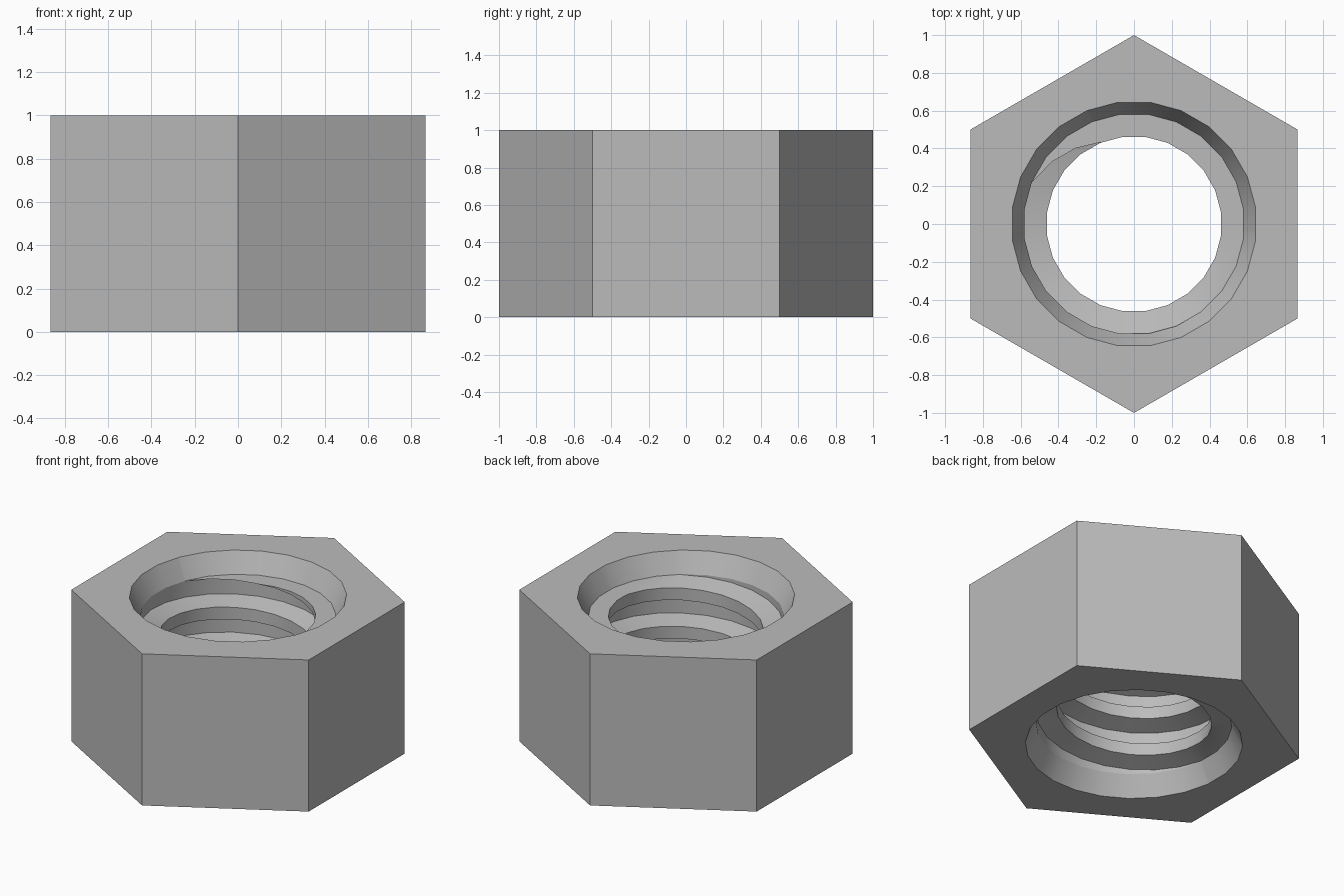
import bpy, bmesh
from math import radians, cos, sin, atan2, hypot, pi

cube = bpy.data.objects.get("Cube")
if cube:
    bpy.data.objects.remove(cube, do_unlink=True)

SIDES = 24               # facets around the hole
STEP = 2 * pi / SIDES
PITCH = 0.253
MINOR, MAJOR, MOUTH = 0.465, 0.585, 0.65
HEIGHT, CHAMFER = 1.0, 0.13

steel = bpy.data.materials.new("plain_grey")
steel.use_nodes = True
grey = (0.5, 0.5, 0.5, 1)
steel.diffuse_color = grey
steel.node_tree.nodes["Principled BSDF"].inputs["Base Color"].default_value = grey


def facet_radius(angle, radius):
    """Radius of the faceted circle at an angle, corners half a step off the axes."""
    off = (angle - STEP / 2) % STEP - STEP / 2
    return radius * cos(STEP / 2) / cos(off)


def place(verts, radius, z):
    """Move vertices outward onto a faceted circle."""
    for v in verts:
        a = atan2(v.co.y, v.co.x)
        r = facet_radius(a, radius)
        v.co = (r * cos(a), r * sin(a), z)


def extrude(bm, edges):
    geom = bmesh.ops.extrude_edge_only(bm, edges=edges)["geom"]
    return ([g for g in geom if isinstance(g, bmesh.types.BMVert)],
            [g for g in geom if isinstance(g, bmesh.types.BMEdge)])


bm = bmesh.new()

# Helical thread: crest, flank, root, flank
profile = [(-0.04, MINOR), (0.04, MINOR), (0.073, MAJOR), (PITCH - 0.073, MAJOR)]
columns = []
for i in range(SIDES + 1):
    a = STEP * (i + 0.5)
    base = 0.793 + PITCH * (a - radians(305)) / (2 * pi)
    columns.append([bm.verts.new((r * cos(a), r * sin(a), base + PITCH * t + dz))
                    for t in range(-5, 4) for dz, r in profile])
for left, right in zip(columns, columns[1:]):
    for j in range(len(left) - 1):
        bm.faces.new((left[j], right[j], right[j + 1], left[j + 1]))
bmesh.ops.remove_doubles(bm, verts=bm.verts[:], dist=1e-4)

# Trim the thread flat at both chamfers
for z, up in ((CHAMFER, -1), (HEIGHT - CHAMFER, 1)):
    bmesh.ops.bisect_plane(bm, geom=bm.verts[:] + bm.edges[:] + bm.faces[:],
                           plane_co=(0, 0, z), plane_no=(0, 0, up), clear_outer=True)

# Flat thread ends, then the chamfered mouths
rims = []
for z_in, z_out in ((CHAMFER, 0), (HEIGHT - CHAMFER, HEIGHT)):
    edges = [e for e in bm.edges if e.is_boundary
             and all(abs(v.co.z - z_in) < 1e-3 for v in e.verts)]
    verts, edges = extrude(bm, edges)
    place(verts, MAJOR, z_in)
    verts, edges = extrude(bm, edges)
    place(verts, MOUTH, z_out)
bmesh.ops.remove_doubles(bm, verts=bm.verts[:], dist=2e-4)

# Hexagonal sides
rings = [[bm.verts.new((cos(radians(30 + 60 * k)), sin(radians(30 + 60 * k)), z))
          for k in range(6)] for z in (0, HEIGHT)]
for k in range(6):
    n = (k + 1) % 6
    bm.faces.new((rings[0][k], rings[0][n], rings[1][n], rings[1][k]))

# Top and bottom faces around the hole
for z in (0, HEIGHT):
    edges = [e for e in bm.edges if e.is_boundary
             and all(abs(v.co.z - z) < 1e-4 for v in e.verts)]
    bmesh.ops.triangle_fill(bm, use_beauty=True, edges=edges, normal=(0, 0, 1))

bmesh.ops.recalc_face_normals(bm, faces=bm.faces[:])
mesh = bpy.data.meshes.new("hex_nut")
bm.to_mesh(mesh)
bm.free()
mesh.materials.append(steel)
nut = bpy.data.objects.new("hex_nut", mesh)
bpy.context.collection.objects.link(nut)

bpy.ops.object.select_all(action="DESELECT")
nut.select_set(True)
bpy.context.view_layer.objects.active = nut
bpy.ops.object.shade_smooth_by_angle(angle=radians(24))
